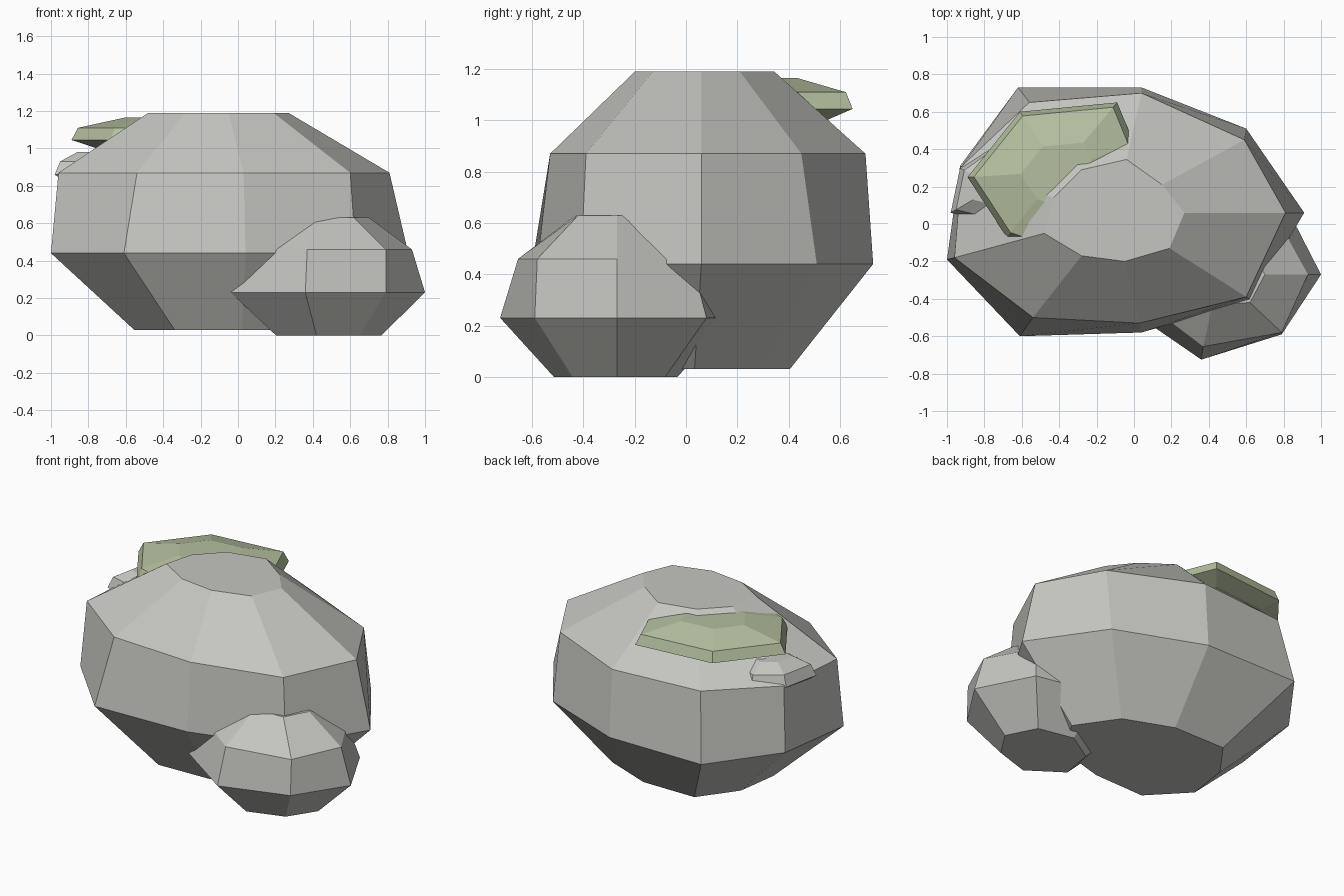
import bpy, bmesh

if "Cube" in bpy.data.objects:
    bpy.data.objects.remove(bpy.data.objects["Cube"])


def material(name, rgb):
    m = bpy.data.materials.new(name)
    m.diffuse_color = (*rgb, 1)
    m.use_nodes = True
    m.node_tree.nodes["Principled BSDF"].inputs["Base Color"].default_value = m.diffuse_color
    return m


stone = material("grey stone", (0.56, 0.56, 0.53))
moss_green = material("moss green", (0.46, 0.53, 0.35))


def scaled(outline, s, cx=0.0, cy=0.0):
    """Shrink an outline about a centre."""
    return [(cx + (x - cx) * s, cy + (y - cy) * s) for x, y in outline]


def faceted_rock(name, rings, mat):
    """Join stacked outlines (z, points) into a closed flat-shaded rock."""
    bm = bmesh.new()
    loops = [[bm.verts.new((x, y, z)) for x, y in pts] for z, pts in rings]
    n = len(loops[0])
    for low, high in zip(loops, loops[1:]):
        for i in range(n):
            j = (i + 1) % n
            bm.faces.new((low[i], low[j], high[j], high[i]))
    bm.faces.new(loops[0][::-1])
    bm.faces.new(loops[-1])
    bmesh.ops.recalc_face_normals(bm, faces=bm.faces)
    me = bpy.data.meshes.new(name)
    bm.to_mesh(me)
    bm.free()
    me.materials.append(mat)
    ob = bpy.data.objects.new(name, me)
    bpy.context.collection.objects.link(ob)
    return ob


# Large nine-sided boulder
belly = [(-1, -.19), (-.61, -.60), (.04, -.58), (.63, -.41), (.91, .06),
         (.60, .51), (.04, .73), (-.62, .73), (-.93, .31)]
shoulder = [(-.96, -.18), (-.54, -.50), (.03, -.53), (.60, -.39), (.81, .06),
            (.59, .45), (.04, .70), (-.56, .65), (-.92, .31)]
crown = [(-.48, -.05), (-.28, -.17), (-.05, -.20), (.19, -.13), (.27, .06),
         (.15, .21), (-.04, .345), (-.28, .29), (-.43, .14)]
faceted_rock("large_boulder", [(.03, scaled(belly, .555)), (.44, belly),
                               (.87, shoulder), (1.19, crown)], stone)

# Small seven-sided boulder at the front right
belly = [(1, -.27), (.82, .08), (.39, .17), (.03, -.05), (-.04, -.45),
         (.36, -.725), (.79, -.59)]
shoulder = [(.93, -.27), (.77, .02), (.40, .10), (.09, -.08), (.06, -.42),
            (.37, -.655), (.79, -.58)]
crown = [(.70, -.27), (.62, -.14), (.45, -.10), (.32, -.20), (.30, -.35),
         (.42, -.43), (.62, -.42)]
faceted_rock("small_boulder", [(0, scaled(belly, .54, .49, -.27)), (.23, belly),
                               (.46, shoulder), (.63, crown)], stone)

# Moss cushion on the back left shoulder
rim = [(-.89, .25), (-.68, -.07), (-.30, -.20), (-.05, 0), (0, .43),
       (-.09, .65), (-.61, .60)]
faceted_rock("moss_patch", [(1.0, scaled(rim, .72, -.4, .28)), (1.045, rim),
                            (1.11, scaled(rim, .93, -.4, .28)),
                            (1.165, scaled(rim, .42, -.4, .28))], moss_green)

# Thin stone chip below the moss
rim = [(-.98, .06), (-.82, .02), (-.55, .10), (-.50, .30), (-.76, .42), (-.93, .30)]
faceted_rock("stone_chip", [(.82, scaled(rim, .75, -.74, .2)), (.86, rim),
                            (.93, scaled(rim, .88, -.74, .2)),
                            (.98, scaled(rim, .5, -.74, .2))], stone)
